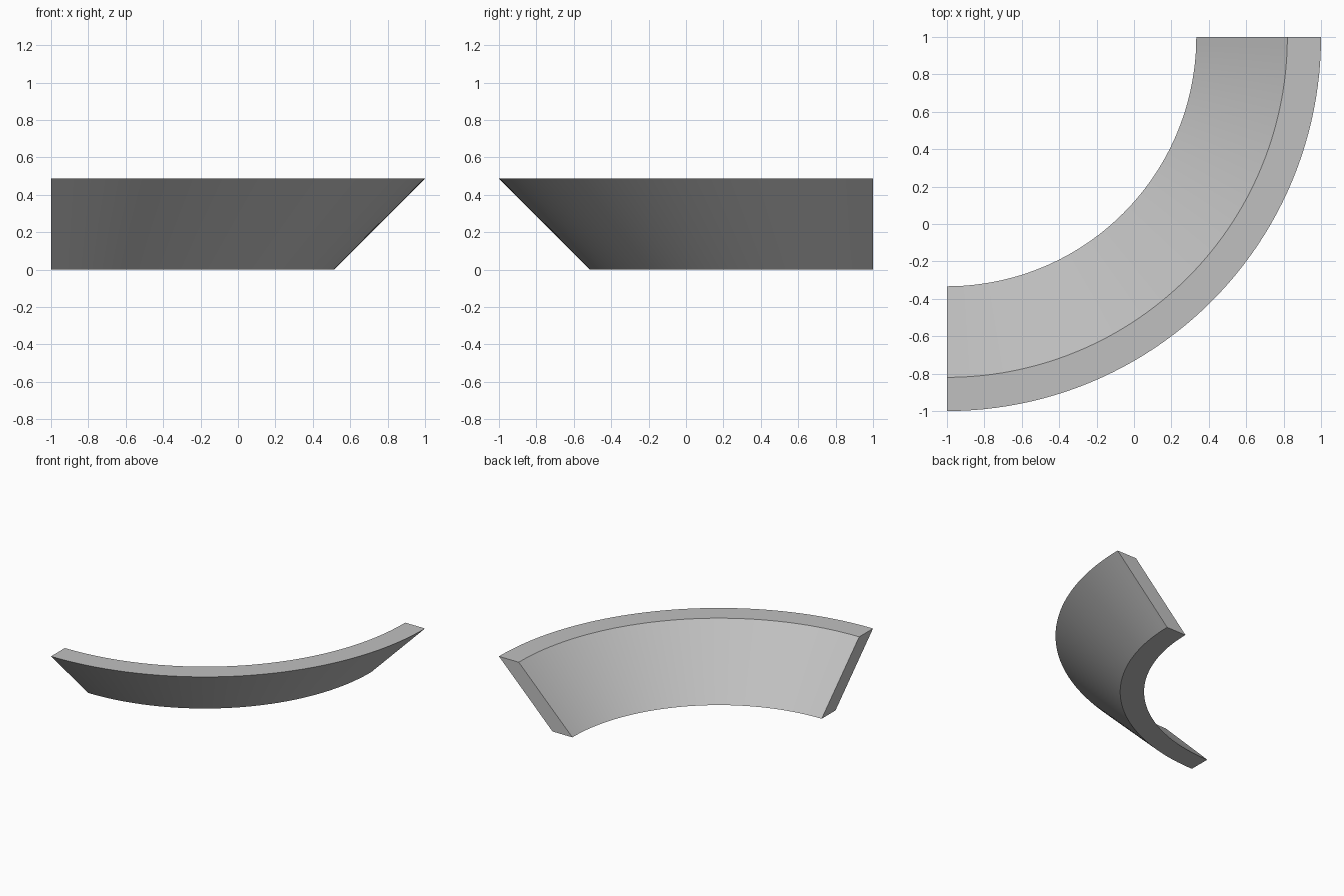
import bpy, bmesh
from math import cos, sin, pi
from mathutils import Vector

cube = bpy.data.objects.get("Cube")
if cube:
    bpy.data.objects.remove(cube)

SEGMENTS = 48
CENTRE = Vector((-1, 1, 0))
# Slanted wall cross-section: (radius, height)
PROFILE = [(1.513, 0), (2, 0.487), (1.82, 0.487), (1.333, 0)]

grey = bpy.data.materials.new("plain_grey")
grey.use_nodes = True
colour = (0.53, 0.53, 0.53, 1)
grey.diffuse_color = colour
grey.node_tree.nodes["Principled BSDF"].inputs["Base Color"].default_value = colour

# Sweep the cross-section through a quarter turn
bm = bmesh.new()
rings = []
for i in range(SEGMENTS + 1):
    a = -pi / 2 * i / SEGMENTS
    rings.append([bm.verts.new(CENTRE + Vector((r * cos(a), r * sin(a), z)))
                  for r, z in PROFILE])
for a, b in zip(rings, rings[1:]):
    for j in range(4):
        k = (j + 1) % 4
        bm.faces.new((a[j], a[k], b[k], b[j]))

# Flat end caps
bm.faces.new(rings[0])
bm.faces.new(rings[-1])
bmesh.ops.recalc_face_normals(bm, faces=bm.faces)

mesh = bpy.data.meshes.new("curved_sloping_wall")
bm.to_mesh(mesh)
bm.free()
mesh.materials.append(grey)
wall = bpy.data.objects.new("curved_sloping_wall", mesh)
bpy.context.collection.objects.link(wall)

# Smooth along the curve, sharp at the rims and ends
bpy.ops.object.select_all(action="DESELECT")
wall.select_set(True)
bpy.context.view_layer.objects.active = wall
bpy.ops.object.shade_smooth_by_angle(angle=pi / 6)
